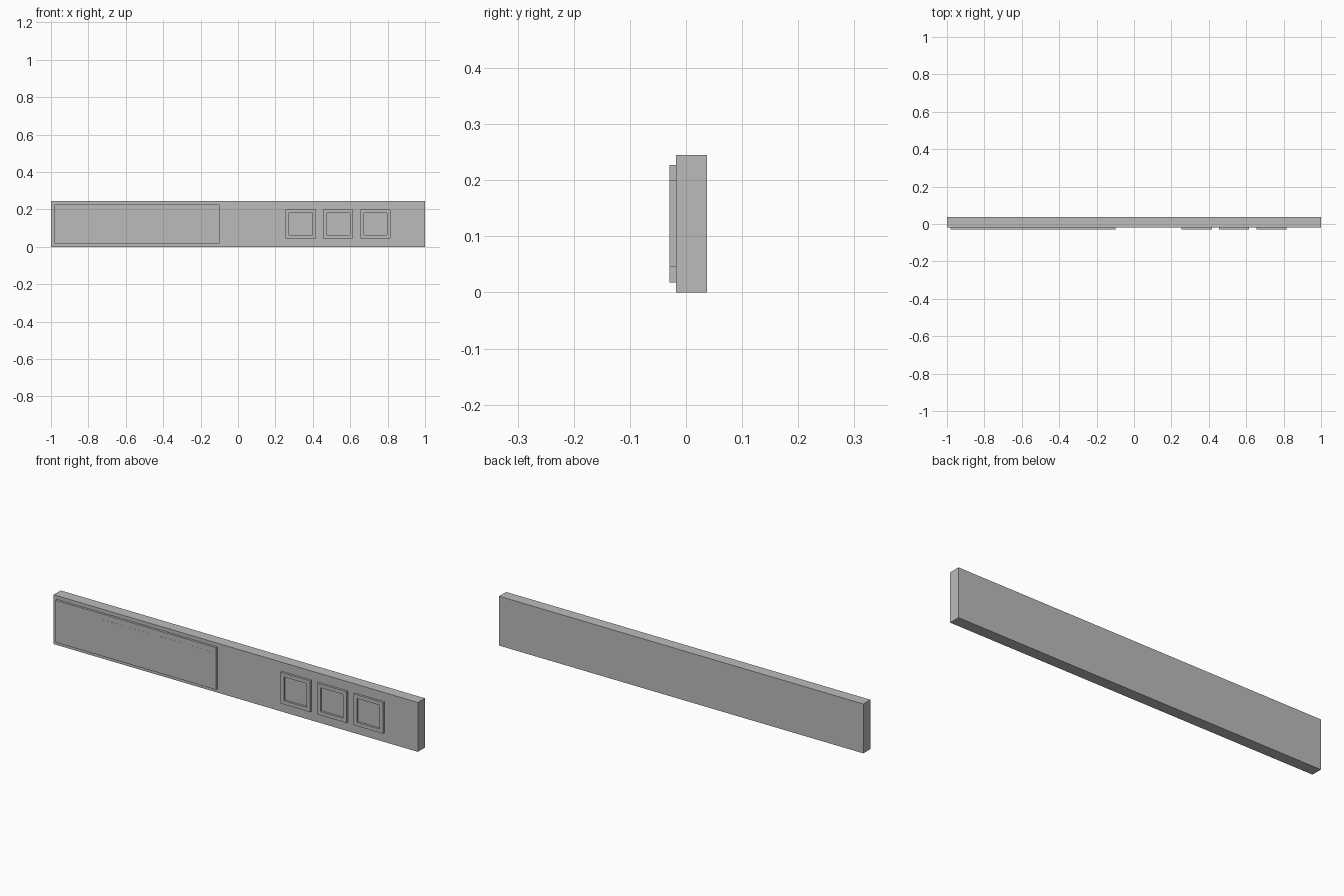
import bpy
import bmesh

cube = bpy.data.objects.get("Cube")
if cube:
    bpy.data.objects.remove(cube, do_unlink=True)

# One plain grey for the whole model
grey = bpy.data.materials.new("plain_grey")
grey.use_nodes = True
colour = (0.5, 0.5, 0.5, 1)
grey.diffuse_color = colour
grey.node_tree.nodes["Principled BSDF"].inputs["Base Color"].default_value = colour

BODY_FRONT, BODY_BACK = -0.018, 0.0375
PANEL_FRONT = -0.029


def finish(name, bm):
    mesh = bpy.data.meshes.new(name)
    bm.to_mesh(mesh)
    bm.free()
    mesh.materials.append(grey)
    obj = bpy.data.objects.new(name, mesh)
    bpy.context.collection.objects.link(obj)
    return obj


def box_mesh(x0, x1, y0, y1, z0, z1):
    bm = bmesh.new()
    bmesh.ops.create_cube(bm, size=1)
    bmesh.ops.scale(bm, vec=(x1 - x0, y1 - y0, z1 - z0), verts=bm.verts)
    bmesh.ops.translate(bm, vec=((x0 + x1) / 2, (y0 + y1) / 2, (z0 + z1) / 2), verts=bm.verts)
    return bm


def frame_mesh(x0, x1, y0, y1, z0, z1, border):
    """Square frame whose opening is sunk back to its mounting face."""
    bm = box_mesh(x0, x1, y0, y1, z0, z1)
    bm.normal_update()
    front = min(bm.faces, key=lambda f: f.normal.y)
    bmesh.ops.inset_individual(bm, faces=[front], thickness=border)
    # Push a new floor back so the opening has straight walls
    floor = bmesh.ops.extrude_discrete_faces(bm, faces=[front])["faces"][0]
    bmesh.ops.translate(bm, vec=(0, y1 - y0 - 0.0005, 0), verts=floor.verts)
    bmesh.ops.recalc_face_normals(bm, faces=bm.faces)
    return bm


# Long board
finish("board", box_mesh(-1, 1, BODY_FRONT, BODY_BACK, 0, 0.245))

# Raised panel on the right half
finish("raised_panel", box_mesh(-0.982, -0.1, PANEL_FRONT, BODY_FRONT, 0.018, 0.227))

# Row of four thin plates on the panel
for i in range(4):
    x = -0.676 + i * 0.1625
    finish(f"panel_plate_{i + 1}",
           box_mesh(x - 0.0615, x + 0.0615, PANEL_FRONT - 0.0005, PANEL_FRONT, 0.045, 0.2))

# Row of three square frames on the left half
for i in range(3):
    x = 0.335 + i * 0.2
    finish(f"square_frame_{i + 1}",
           frame_mesh(x - 0.081, x + 0.081, PANEL_FRONT, BODY_FRONT, 0.045, 0.2, 0.026))
